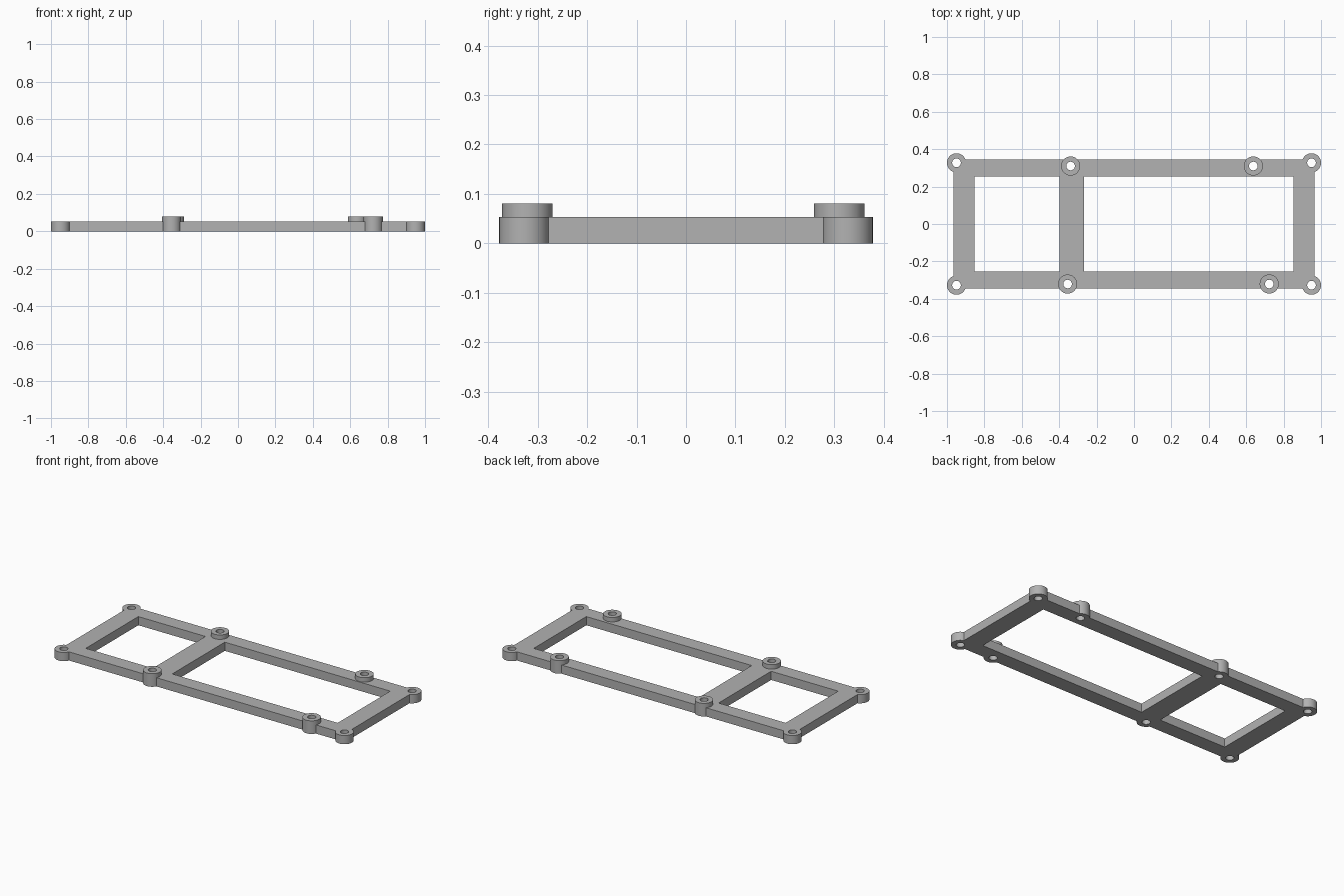
import bpy
import math

cube = bpy.data.objects.get("Cube")
if cube:
    bpy.data.objects.remove(cube, do_unlink=True)

PLATE = 0.053        # frame thickness
BOSS = 0.08          # raised boss height
HOLE = 0.023         # screw hole radius

grey = bpy.data.materials.new("plain grey")
grey.use_nodes = True
colour = (0.445, 0.445, 0.445, 1)
grey.diffuse_color = colour
grey.node_tree.nodes["Principled BSDF"].inputs["Base Color"].default_value = colour


def box(name, x0, x1, y0, y1, z0, z1):
    bpy.ops.mesh.primitive_cube_add(size=1)
    ob = bpy.context.object
    ob.name = name
    for v in ob.data.vertices:
        v.co.x = x1 if v.co.x > 0 else x0
        v.co.y = y1 if v.co.y > 0 else y0
        v.co.z = z1 if v.co.z > 0 else z0
    ob.data.materials.append(grey)
    return ob


def cylinder(name, x, y, radius, z0, z1):
    bpy.ops.mesh.primitive_cylinder_add(vertices=48, radius=radius, depth=z1 - z0,
                                        location=(x, y, (z0 + z1) / 2))
    ob = bpy.context.object
    ob.name = name
    ob.data.materials.append(grey)
    return ob


def combine(target, tool, operation):
    """Apply a boolean and discard the tool."""
    mod = target.modifiers.new(operation.lower(), "BOOLEAN")
    mod.operation = operation
    mod.solver = "EXACT"
    mod.object = tool
    bpy.ops.object.select_all(action="DESELECT")
    bpy.context.view_layer.objects.active = target
    target.select_set(True)
    bpy.ops.object.modifier_apply(modifier=mod.name)
    bpy.data.objects.remove(tool, do_unlink=True)


# Flat plate with two windows, leaving a crossbar between them
frame = box("mounting_frame", -0.965, 0.965, -0.345, 0.345, 0, PLATE)
for x0, x1 in ((-0.852, -0.398), (-0.267, 0.852)):
    combine(frame, box("window", x0, x1, -0.254, 0.254, -0.1, 0.2), "DIFFERENCE")

# Corner lugs flush with the plate, then the four raised bosses
posts = [(sx * 0.949, sy * 0.327, 0.051, PLATE) for sx in (-1, 1) for sy in (-1, 1)]
posts += [(x, y, 0.051, BOSS) for x, y in
          ((-0.339, 0.31), (0.638, 0.31), (-0.355, -0.321), (0.723, -0.321))]
for x, y, radius, top in posts:
    combine(frame, cylinder("post", x, y, radius, 0, top), "UNION")

# Screw holes through every post
for x, y, radius, top in posts:
    combine(frame, cylinder("hole", x, y, HOLE, -0.1, 0.2), "DIFFERENCE")

bpy.ops.object.select_all(action="DESELECT")
frame.select_set(True)
bpy.context.view_layer.objects.active = frame
bpy.ops.object.shade_smooth_by_angle(angle=math.radians(30))
